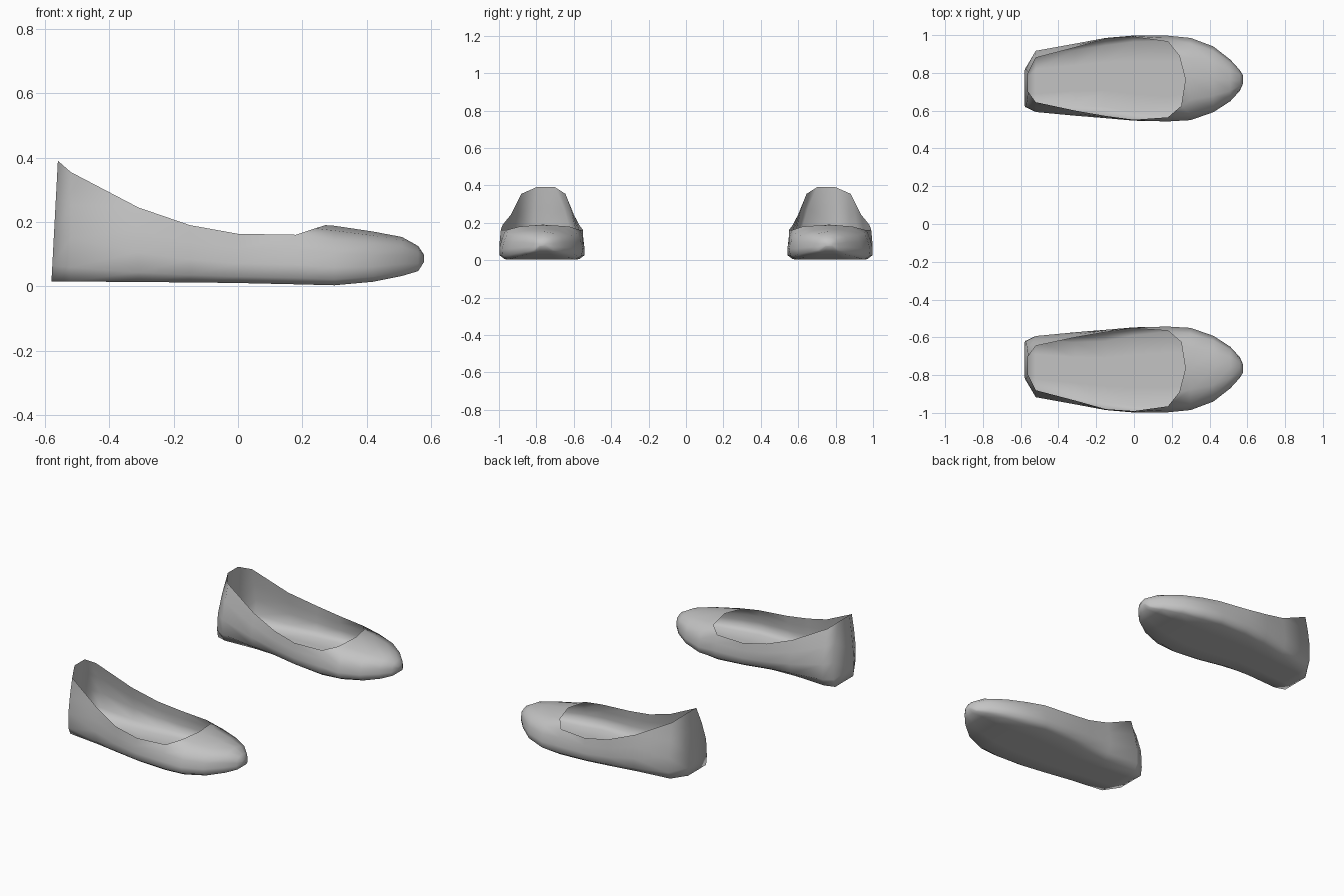
import bpy, bmesh

cube = bpy.data.objects.get("Cube")
if cube:
    bpy.data.objects.remove(cube)

grey = bpy.data.materials.new("light_grey")
grey.use_nodes = True
grey.diffuse_color = (0.55, 0.55, 0.55, 1)
grey.node_tree.nodes["Principled BSDF"].inputs["Base Color"].default_value = (0.55, 0.55, 0.55, 1)

# Open part: x, inner y, outer y, sole z, rim z, inner rim y, outer rim y, arch tuck
OPEN = [
    (-.58, .62, .82, .015, .39, .70, .80, 0),
    (-.52, .593, .917, .015, .355, .645, .88, 0),
    (-.31, .573, .955, .013, .245, .60, .935, .03),
    (-.15, .56, .985, .012, .19, .572, .98, .035),
    (0, .547, .998, .01, .163, .552, .99, .015),
    (.18, .543, .997, .006, .16, .565, .965, 0),
]
# Closed toe: x, inner y, outer y, sole z, top z
TOE = [
    (.30, .55, .985, .003, .188),
    (.42, .592, .94, .014, .17),
    (.51, .65, .87, .032, .153),
    (.56, .705, .815, .047, .125),
    (.578, .745, .785, .075, .098),
]
WALL = [1, .7, .4, .13]      # heights of the wall points, rim to sole
SOLE = [.27, .5, .73]        # sole points across the width
VAMP = [(.25, .92), (.5, 1), (.75, .92)]


def section(x, yi, yo, zb, zr, ri, ro, tuck, lean):
    """U-shaped run of points from the inner rim, under the sole, to the outer rim."""
    def wall(y, rim, inward, tuck):
        pts = []
        for h in WALL:
            t = max(0, (h - .4) / .6) ** 1.3
            low = tuck * max(0, .4 - h) * 2
            pts.append((x + lean * h, y + (rim - y) * t + inward * low, zb + (zr - zb) * h))
        pts.append((x, y + inward * (tuck + .06 * (yo - yi)), zb))
        return pts
    inner = wall(yi, ri, 1, tuck)
    outer = wall(yo, ro, -1, tuck * .4)
    a, b = inner[-1][1], outer[-1][1]
    sole = [(x, a + (b - a) * u, zb) for u in SOLE]
    return inner + sole + outer[::-1]


def shoe(name, side):
    bm = bmesh.new()

    def verts(points):
        return [bm.verts.new((x, y * side, z)) for x, y, z in points]

    def bridge(a, b):
        for i in range(len(a) - 1):
            bm.faces.new((a[i], a[i + 1], b[i + 1], b[i]))

    rows = [verts(section(*s, .02 if i == 0 else 0)) for i, s in enumerate(OPEN)]
    # Front edge of the opening
    tops = [verts([(.25, .625, .18), (.272, .765, .19), (.24, .89, .18)])]
    for x, yi, yo, zb, zt in TOE:
        w, h = yo - yi, zt - zb
        rows.append(verts(section(x, yi, yo, zb, zb + h * .76, yi + w * .07, yo - w * .07, w * .04, 0)))
        tops.append(verts([(x, yi + w * u, zb + h * v) for u, v in VAMP]))
    for a, b in zip(rows, rows[1:]):
        bridge(a, b)
    # Toe cover
    lids = [[r[0]] + t + [r[-1]] for r, t in zip(rows[len(OPEN) - 1:], tops)]
    for a, b in zip(lids, lids[1:]):
        bridge(b, a)
    # Toe tip and heel back
    bm.faces.new(rows[-1] + tops[-1][::-1])
    heel, n = rows[0], len(rows[0])
    last = len(WALL) - 1
    for i in range(last):
        bm.faces.new((heel[i], heel[i + 1], heel[n - 2 - i], heel[n - 1 - i]))
    bm.faces.new(heel[last:n - last])
    bmesh.ops.recalc_face_normals(bm, faces=bm.faces)
    # Outward check on the sole
    bm.normal_update()
    low = min(bm.faces, key=lambda f: f.calc_center_median().z)
    if low.normal.z > 0:
        bmesh.ops.reverse_faces(bm, faces=bm.faces)
    for f in bm.faces:
        f.smooth = True
    mesh = bpy.data.meshes.new(name)
    bm.to_mesh(mesh)
    bm.free()
    mesh.materials.append(grey)
    obj = bpy.data.objects.new(name, mesh)
    bpy.context.collection.objects.link(obj)


shoe("back_shoe", 1)
shoe("front_shoe", -1)
